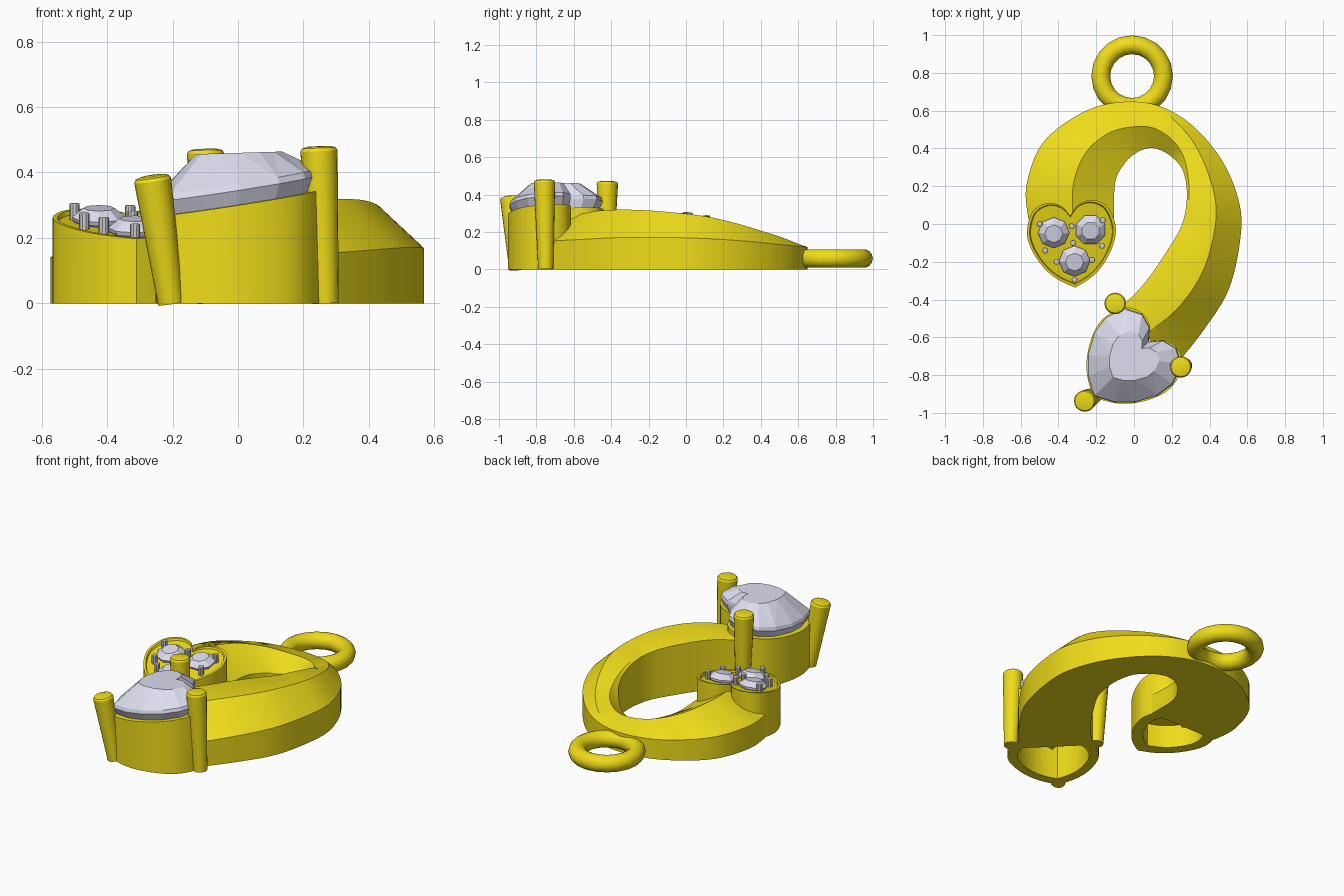
import bpy, bmesh, math
from mathutils import Vector, Matrix

if "Cube" in bpy.data.objects:
    bpy.data.objects.remove(bpy.data.objects["Cube"])


def material(name, color):
    m = bpy.data.materials.new(name)
    m.diffuse_color = (*color, 1)
    m.use_nodes = True
    m.node_tree.nodes["Principled BSDF"].inputs["Base Color"].default_value = m.diffuse_color
    return m


GOLD = material("gold", (0.87, 0.72, 0.01))
STONE = material("stone", (0.72, 0.72, 0.86))
GREY = material("grey_metal", (0.55, 0.55, 0.57))


def finish(name, bm, mat, smooth=True):
    bmesh.ops.recalc_face_normals(bm, faces=bm.faces)
    me = bpy.data.meshes.new(name)
    bm.to_mesh(me)
    bm.free()
    me.materials.append(mat)
    ob = bpy.data.objects.new(name, me)
    bpy.context.collection.objects.link(ob)
    if smooth:
        bpy.ops.object.select_all(action='DESELECT')
        ob.select_set(True)
        bpy.context.view_layer.objects.active = ob
        bpy.ops.object.shade_smooth_by_angle(angle=math.radians(25))
    return ob


def spline(rows, steps):
    """Catmull-Rom through rows of numbers."""
    out, n = [], len(rows)
    for i in range(n - 1):
        p0, p1, p2, p3 = (rows[max(0, min(n - 1, i + k))] for k in (-1, 0, 1, 2))
        for s in range(steps):
            t = s / steps
            out.append([b + 0.5 * t * (c - a + t * (2 * a - 5 * b + 4 * c - d + t * (3 * (b - c) + d - a)))
                        for a, b, c, d in zip(p0, p1, p2, p3)])
    return out + [list(rows[-1])]


def loft(bm, rings, closed=False, caps=(True, True)):
    """Bridge equal rings of points; optional caps."""
    vs = [[bm.verts.new(p) for p in r] for r in rings]
    pairs = list(zip(vs, vs[1:])) + ([(vs[-1], vs[0])] if closed else [])
    n = len(rings[0])
    for a, b in pairs:
        for i in range(n):
            bm.faces.new((a[i], a[(i + 1) % n], b[(i + 1) % n], b[i]))
    if not closed:
        if caps[0]:
            bm.faces.new(vs[0][::-1])
        if caps[1]:
            bm.faces.new(vs[-1])


# --- sweeping band: outer edge, inner edge ---
edges = [(-.56, .03, -.105, .03), (-.57, .2, -.10, .22), (-.49, .42, -.05, .32),
         (-.31, .57, .01, .375), (-.12, .64, .07, .40), (.1, .635, .13, .395),
         (.3, .53, .2, .355), (.47, .33, .26, .28), (.56, .1, .28, .15),
         (.56, -.1, .255, 0), (.5, -.35, .17, -.15), (.37, -.56, .05, -.32),
         (.22, -.75, -.08, -.45)]
# two ridge fractions across, then heights of outer edge, ridges, inner edge
shape = [(.03, .52, .14, .15, .235, .12), (.03, .53, .14, .15, .235, .11), (.03, .52, .135, .145, .21, .10),
         (.03, .5, .125, .135, .18, .09), (.04, .53, .12, .125, .16, .09), (.07, .55, .12, .13, .16, .09),
         (.25, .68, .13, .18, .185, .12), (.44, .9, .15, .235, .23, .20), (.46, .96, .165, .28, .27, .26),
         (.45, .97, .17, .303, .295, .29), (.43, .97, .17, .318, .31, .305), (.45, .97, .16, .315, .31, .305),
         (.55, .97, .15, .29, .29, .285)]
rings = []
for ox, oy, ix, iy, f1, f2, zo, z1, z2, zi in spline([a + b for a, b in zip(edges, shape)], 6):
    o, n = Vector((ox, oy, 0)), Vector((ix, iy, 0))
    prof = [(0, 0), (0, zo), (f1, z1), (f2, z2), (1, zi), (1, 0)]
    rings.append([o.lerp(n, f) + Vector((0, 0, z)) for f, z in prof])
bm = bmesh.new()
loft(bm, rings)
finish("band", bm, GOLD)

# --- heart outline, right half from notch to tip ---
half = [(0, .11), (.05, .17), (.13, .192), (.215, .15), (.255, .04),
        (.24, -.06), (.18, -.17), (.1, -.25), (0, -.305)]


def heart(center, angle, size, steps):
    h = spline(half, steps)
    pts = h + [(-x, y) for x, y in h[-2:0:-1]]
    rot = Matrix.Rotation(math.radians(angle), 2)
    return [Vector(center) + rot @ (Vector(p) * size) for p in pts]


def ring(center, pts, scale, z):
    """Outline scaled about its centre; z is a number or a height function."""
    c = Vector(center)
    out = []
    for p in pts:
        q = c + (p - c) * scale
        out.append((q.x, q.y, z(q.x, q.y) if callable(z) else z))
    return out


def raised(f, d):
    return lambda x, y: f(x, y) + d


BIG, SMALL = (0, -.7), (-.33, -.057)


def big_top(x, y):
    return .312 + .15 * x + .05 * (y + .7)


def small_top(x, y):
    return .255 + .2 * (y + .05) - .02 * (x + .33)


# --- large heart seat, open below ---
bm = bmesh.new()
o = heart(BIG, -45, 1, 4)
loft(bm, [ring(BIG, o, 1, 0), ring(BIG, o, 1, big_top),
          ring(BIG, o, .84, big_top), ring(BIG, o, .78, 0)], closed=True)
finish("large_seat", bm, GOLD)

# --- large heart stone ---
bm = bmesh.new()
g = heart(BIG, -45, 1, 1)
loft(bm, [ring(BIG, g, .06, raised(big_top, -.17)), ring(BIG, g, .9, raised(big_top, .0)),
          ring(BIG, g, .985, raised(big_top, .045)), ring(BIG, g, .96, raised(big_top, .065)),
          ring(BIG, g, .52, lambda x, y: .46 + .03 * x)])
bmesh.ops.triangulate(bm, faces=[f for f in bm.faces if len(f.verts) == 4])
finish("large_stone", bm, STONE, False)

# --- small heart seat with stone bed above and pocket below ---
bm = bmesh.new()
o = heart(SMALL, 4, .92, 4)
loft(bm, [ring(SMALL, o, .72, .14), ring(SMALL, o, .72, 0), ring(SMALL, o, 1, 0),
          ring(SMALL, o, 1, small_top), ring(SMALL, o, .94, small_top),
          ring(SMALL, o, .92, raised(small_top, -.012))])
finish("small_seat", bm, GOLD)


# --- round accent stones ---
def lathe(rows, sides, place):
    return [[place @ Vector((r * math.cos(2 * math.pi * i / sides), r * math.sin(2 * math.pi * i / sides), z))
             for i in range(sides)] for r, z in rows]


tilt = Matrix.Rotation(math.atan(.2), 4, 'X')
for k, (x, y) in enumerate([(-.425, -.045), (-.23, -.03), (-.315, -.195)]):
    place = Matrix.Translation((x, y, small_top(x, y))) @ tilt @ Matrix.Rotation(k * .4, 4, 'Z')
    bm = bmesh.new()
    loft(bm, lathe([(.01, -.07), (.08, -.005), (.083, .006), (.048, .034)], 8, place))
    bmesh.ops.triangulate(bm, faces=[f for f in bm.faces if len(f.verts) == 4])
    finish(f"accent_stone_{k + 1}", bm, STONE, False)


# --- prongs: tapered rods with softened tops ---
def prong(name, base, top, r0, r1, mat, sides):
    base, top = Vector(base), Vector(top)
    d = top - base
    L = d.length
    place = Matrix.Translation(base) @ Vector((0, 0, 1)).rotation_difference(d).to_matrix().to_4x4()
    bm = bmesh.new()
    loft(bm, lathe([(r0, 0), (r1, L - r1 * .25), (r1 * .9, L - r1 * .08), (r1 * .6, L)], sides, place))
    finish(name, bm, mat)


for k, (b, t) in enumerate([((-.205, -.905, 0), (-.263, -.938, .39)),
                            ((.268, -.75, 0), (.247, -.757, .48)),
                            ((-.085, -.43, 0), (-.1, -.42, .472))]):
    prong(f"large_prong_{k + 1}", b, t, .04, .057, GOLD, 20)

for k, (x, y) in enumerate([(-.5, 0), (-.165, .02), (-.33, -.012), (-.17, -.115), (-.47, -.14),
                            (-.41, -.2), (-.222, -.19), (-.315, -.295), (-.322, -.1)]):
    z = small_top(x, y)
    prong(f"bead_prong_{k + 1}", (x, y, z - .03), (x, y, z + .038), .016, .016, GREY, 10)

# --- hanging loop ---
bpy.ops.mesh.primitive_torus_add(location=(-.01, .783, .058), major_radius=.166, minor_radius=.05,
                                 major_segments=20, minor_segments=14)
loop = bpy.context.object
loop.name = "hanging_loop"
loop.data.materials.append(GOLD)
bpy.ops.object.shade_smooth_by_angle(angle=math.radians(40))
